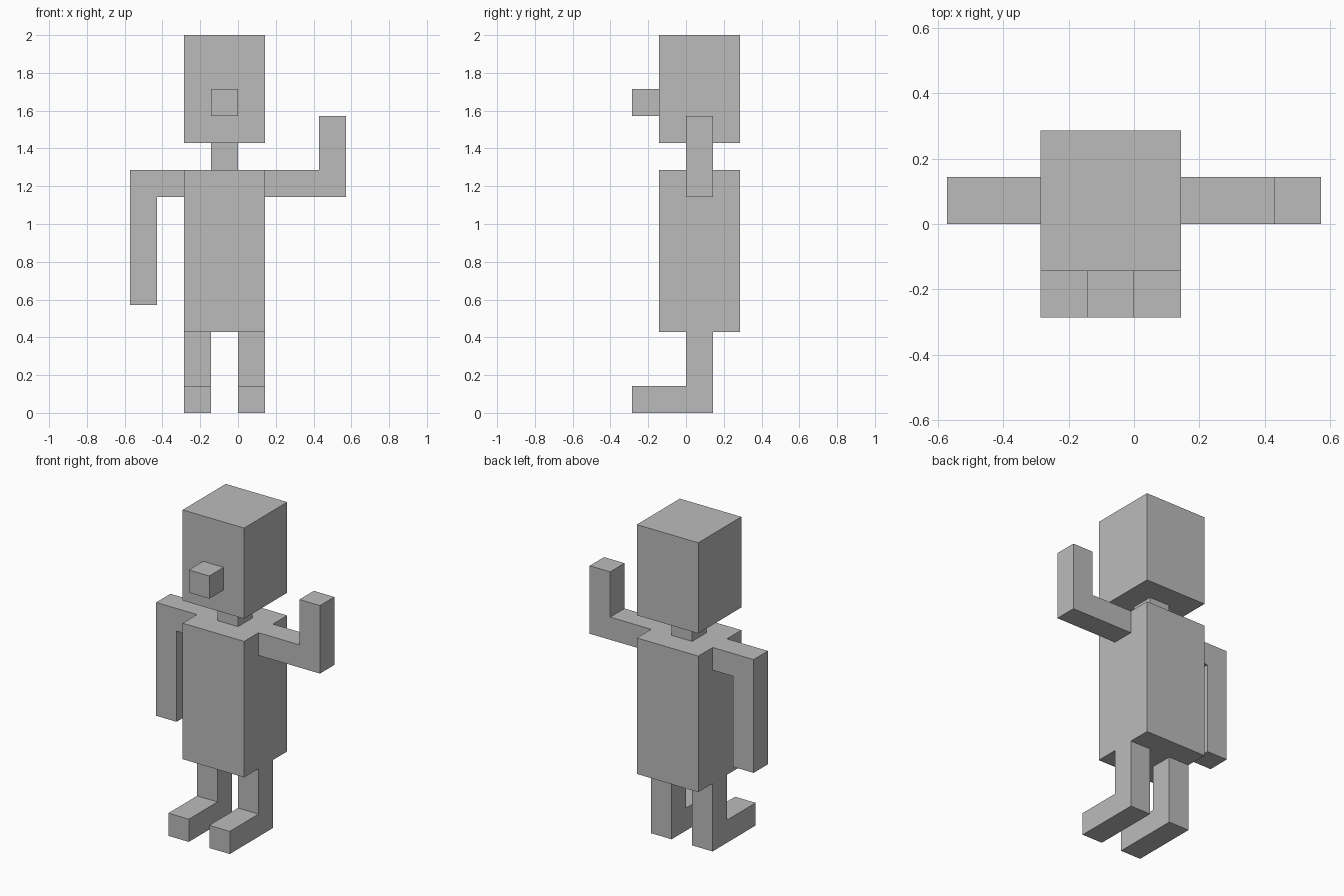
import bpy
import bmesh
from mathutils import Vector

U = 1 / 7  # block size: the figure is fourteen blocks tall

cube = bpy.data.objects.get("Cube")
if cube:
    bpy.data.objects.remove(cube, do_unlink=True)

grey = bpy.data.materials.new("plain grey")
grey.use_nodes = True
colour = (0.5, 0.5, 0.5, 1)
grey.diffuse_color = colour
grey.node_tree.nodes["Principled BSDF"].inputs["Base Color"].default_value = colour


def prism(name, profile, axis, start, end):
    """Extrude a profile, in blocks, along x (profile y,z) or y (profile x,z)."""
    bm = bmesh.new()
    if axis == "x":
        points = [Vector((start, a, b)) for a, b in profile]
        step = Vector((end - start, 0, 0))
    else:
        points = [Vector((a, start, b)) for a, b in profile]
        step = Vector((0, end - start, 0))
    face = bm.faces.new([bm.verts.new(p * U) for p in points])
    out = bmesh.ops.extrude_face_region(bm, geom=[face], use_keep_orig=True)
    moved = [v for v in out["geom"] if isinstance(v, bmesh.types.BMVert)]
    bmesh.ops.translate(bm, verts=moved, vec=step * U)
    bmesh.ops.recalc_face_normals(bm, faces=bm.faces)
    mesh = bpy.data.meshes.new(name)
    bm.to_mesh(mesh)
    bm.free()
    mesh.materials.append(grey)
    obj = bpy.data.objects.new(name, mesh)
    bpy.context.collection.objects.link(obj)
    return obj


def box(name, x, y, z):
    profile = [(x[0], z[0]), (x[1], z[0]), (x[1], z[1]), (x[0], z[1])]
    return prism(name, profile, "y", *y)


# Head, nose, neck and torso
box("head", (-2, 1), (-1, 2), (10, 14))
box("nose", (-1, 0), (-2, -1), (11, 12))
box("neck", (-1, 0), (0, 1), (9, 10))
box("torso", (-2, 1), (-1, 2), (3, 9))

# Hanging right arm and raised left arm
prism("right_arm", [(-2, 9), (-4, 9), (-4, 4), (-3, 4), (-3, 8), (-2, 8)], "y", 0, 1)
prism("left_arm", [(1, 8), (4, 8), (4, 11), (3, 11), (3, 9), (1, 9)], "y", 0, 1)

# Legs with feet pointing forward
leg = [(-2, 0), (1, 0), (1, 3), (0, 3), (0, 1), (-2, 1)]
for side, x in (("right", -2), ("left", 0)):
    prism(side + "_leg", leg, "x", x, x + 1)
